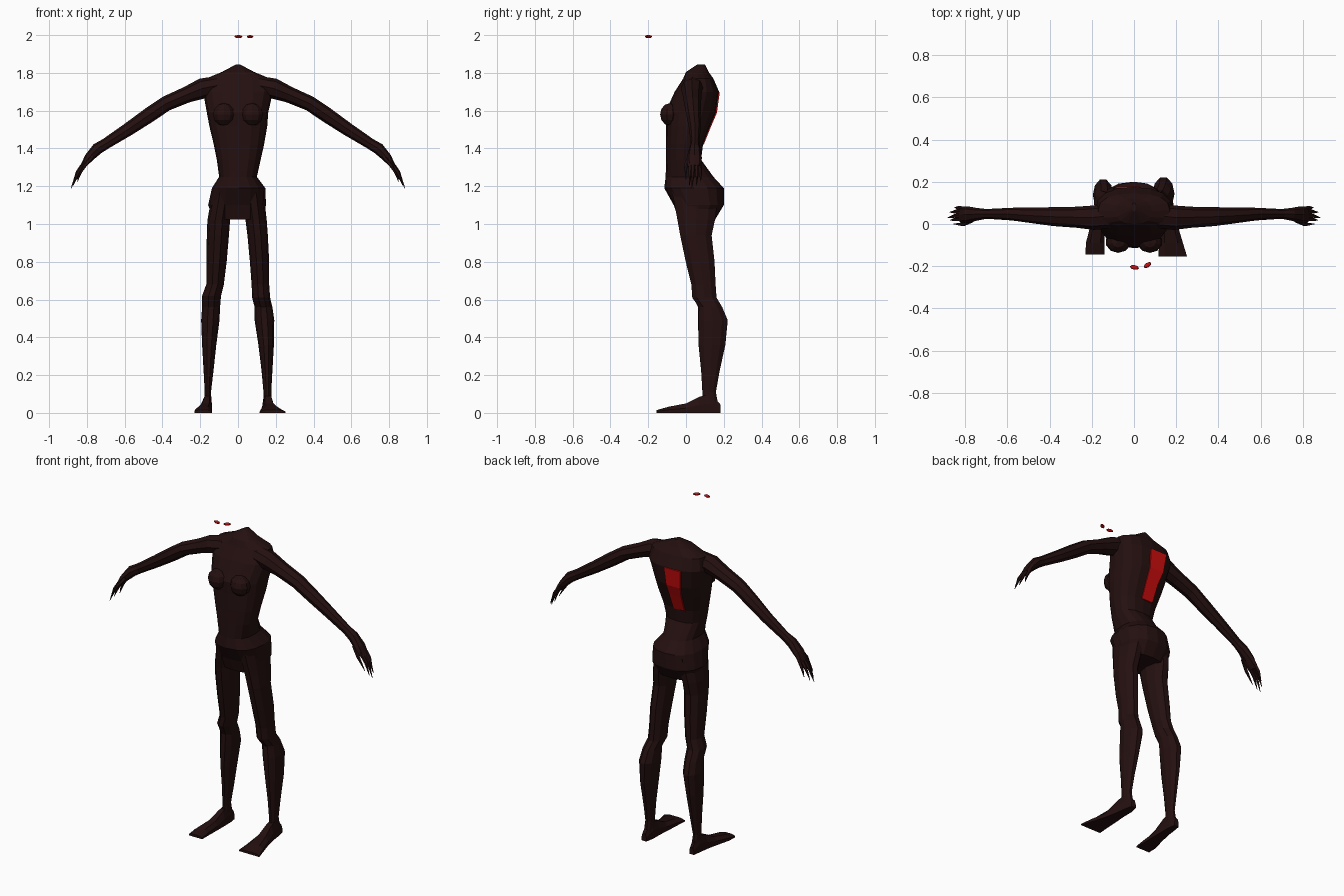
import bpy, bmesh, math
from mathutils import Vector, Matrix


def material(name, rgb):
    m = bpy.data.materials.new(name)
    m.diffuse_color = (*rgb, 1)
    return m


DARK = material("dark maroon", (0.018, 0.005, 0.005))
RED = material("bright red", (0.6, 0.004, 0.004))


def finish(name, bm, mat):
    bmesh.ops.recalc_face_normals(bm, faces=bm.faces)
    me = bpy.data.meshes.new(name)
    bm.to_mesh(me)
    bm.free()
    me.materials.append(mat)
    ob = bpy.data.objects.new(name, me)
    bpy.context.collection.objects.link(ob)
    return ob


def loft(name, rings, mat):
    """Skin a list of equal-sized point rings and cap both ends."""
    bm = bmesh.new()
    vs = [[bm.verts.new(p) for p in r] for r in rings]
    n = len(rings[0])
    for a, b in zip(vs, vs[1:]):
        for i in range(n):
            j = (i + 1) % n
            bm.faces.new((a[i], a[j], b[j], b[i]))
    bm.faces.new(vs[0])
    bm.faces.new(vs[-1])
    return finish(name, bm, mat)


def ring(c, u, v, n=10, power=2.0):
    """Superellipse around c with half axes u and v."""
    pts = []
    for i in range(n):
        t = 2 * math.pi * i / n
        a, b = math.cos(t), math.sin(t)
        a = math.copysign(abs(a) ** (2 / power), a)
        b = math.copysign(abs(b) ** (2 / power), b)
        pts.append(Vector(c) + Vector(u) * a + Vector(v) * b)
    return pts


def flat_ring(z, x0, x1, y0, y1, n=10, power=2.0):
    return ring(((x0 + x1) / 2, (y0 + y1) / 2, z), ((x1 - x0) / 2, 0, 0),
                (0, (y1 - y0) / 2, 0), n, power)


def ball(name, c, size, turn, mat, u=10, v=6):
    bm = bmesh.new()
    m = (Matrix.Translation(c) @ Matrix.Rotation(turn, 4, 'Z')
         @ Matrix.Diagonal((*size, 1)))
    bmesh.ops.create_uvsphere(bm, u_segments=u, v_segments=v, radius=1, matrix=m)
    return finish(name, bm, mat)


# Torso: z, x range, y range
torso = [(1.025, -.13, .13, -.04, .155), (1.10, -.158, .148, -.065, .20),
         (1.19, -.138, .145, -.115, .20), (1.25, -.10, .10, -.108, .145),
         (1.34, -.112, .12, -.105, .08), (1.42, -.128, .138, -.105, .09),
         (1.52, -.152, .155, -.105, .13), (1.59, -.165, .16, -.11, .16),
         (1.70, -.185, .185, -.06, .175), (1.77, -.17, .17, -.015, .145),
         (1.805, -.085, .085, 0, .12), (1.845, -.01, .01, .06, .10)]
loft("torso", [flat_ring(*r, n=16, power=2.4) for r in torso], DARK)

# Chest
for s, side in ((-1, "left"), (1, "right")):
    ball(side + "_breast", (s * .075, -.085, 1.58), (.06, .052, .06), 0, DARK)

# Red strip following the back
strip = []
for z, y, x0, x1 in ((1.42, .09, -.055, .02), (1.52, .13, -.06, .02),
                     (1.59, .16, -.075, .02), (1.70, .175, -.085, .025)):
    a, b = y - .005, y + .004
    strip.append([(x0, a, z), (x1, a, z), (x1, b, z), (x0, b, z)])
loft("back_strip", strip, RED)

# Legs: z, x range, y range
right_leg = [(1.17, .02, .135, -.08, .18), (1.02, .04, .152, -.05, .158),
             (.94, .05, .158, -.035, .14), (.80, .063, .165, -.005, .155),
             (.68, .072, .165, .025, .16), (.61, .075, .17, .03, .165),
             (.56, .088, .182, .065, .195), (.49, .088, .192, .062, .225),
             (.36, .108, .19, .063, .212), (.22, .125, .182, .078, .18),
             (.11, .135, .176, .085, .16), (.03, .132, .18, .09, .175)]
left_leg = [(1.17, -.135, -.02, -.08, .18), (1.02, -.162, -.042, -.05, .158),
            (.94, -.165, -.048, -.035, .14), (.80, -.168, -.06, -.005, .15),
            (.68, -.168, -.075, .025, .155), (.62, -.19, -.09, .03, .16),
            (.56, -.19, -.095, .06, .19), (.49, -.195, -.098, .06, .215),
            (.36, -.19, -.115, .063, .2), (.22, -.182, -.13, .078, .175),
            (.11, -.176, -.143, .085, .155), (.03, -.18, -.138, .09, .17)]
loft("right_leg", [flat_ring(*r) for r in right_leg], DARK)
loft("left_leg", [flat_ring(*r) for r in left_leg], DARK)

# Feet: y, x range, top height, flaring to the toes
right_foot = [(.182, .14, .172, .045), (.13, .13, .182, .10), (.07, .13, .19, .085),
              (0, .125, .205, .05), (-.09, .12, .232, .033), (-.155, .115, .252, .015)]
left_foot = [(.175, -.175, -.145, .045), (.13, -.182, -.138, .10), (.07, -.19, -.138, .085),
             (0, -.205, -.138, .05), (-.09, -.228, -.14, .033), (-.145, -.23, -.14, .015)]
for name, foot in (("right_foot", right_foot), ("left_foot", left_foot)):
    rings = []
    for y, x0, x1, h in foot:
        i = (x1 - x0) * .22
        rings.append([(x0, y, 0), (x1, y, 0), (x1, y, h * .5),
                      (x1 - i, y, h), (x0 + i, y, h), (x0, y, h * .5)])
    loft(name, rings, DARK)

# Arms: x, z, half thickness, y centre, half depth
arm = [(.10, 1.735, .05, .04, .06), (.19, 1.717, .054, .03, .058),
       (.27, 1.685, .043, .032, .05), (.38, 1.638, .04, .035, .045),
       (.47, 1.577, .04, .04, .038), (.58, 1.502, .035, .047, .03),
       (.70, 1.425, .029, .048, .023), (.745, 1.398, .031, .046, .03),
       (.79, 1.35, .024, .044, .04), (.822, 1.305, .014, .044, .036)]
# Fingers: root and tip
fingers = [((.768, .018, 1.36), (.81, -.002, 1.31), (.855, 0, 1.235)),
           ((.808, .022, 1.33), (.846, .022, 1.275), (.872, .018, 1.205)),
           ((.81, .04, 1.33), (.85, .038, 1.275), (.884, .03, 1.188)),
           ((.808, .056, 1.33), (.845, .058, 1.275), (.874, .056, 1.205)),
           ((.80, .07, 1.335), (.833, .076, 1.28), (.85, .078, 1.225))]
for s, side in ((-1, "left"), (1, "right")):
    rings = []
    for i, (x, z, t, y, d) in enumerate(arm):
        p, q = arm[max(i - 1, 0)], arm[min(i + 1, len(arm) - 1)]
        dx, dz = q[0] - p[0], q[1] - p[1]
        k = t / math.hypot(dx, dz)
        rings.append(ring((s * x, y, z), (0, d, 0), (-s * dz * k, 0, dx * k), 8))
    loft(side + "_arm", rings, DARK)
    for k, path in enumerate(fingers):
        rings = [ring((s * p[0], p[1], p[2]), (0, r, 0), (s * r * .8, 0, r * .5), 5)
                 for p, r in zip(path, (.012, .010, .0015))]
        loft(f"{side}_finger_{k + 1}", rings, DARK)

# Floating eyes
ball("left_eye", (.002, -.206, 1.992), (.022, .011, .008), -.2, RED, 8, 6)
ball("right_eye", (.064, -.195, 1.992), (.021, .011, .008), .6, RED, 8, 6)
